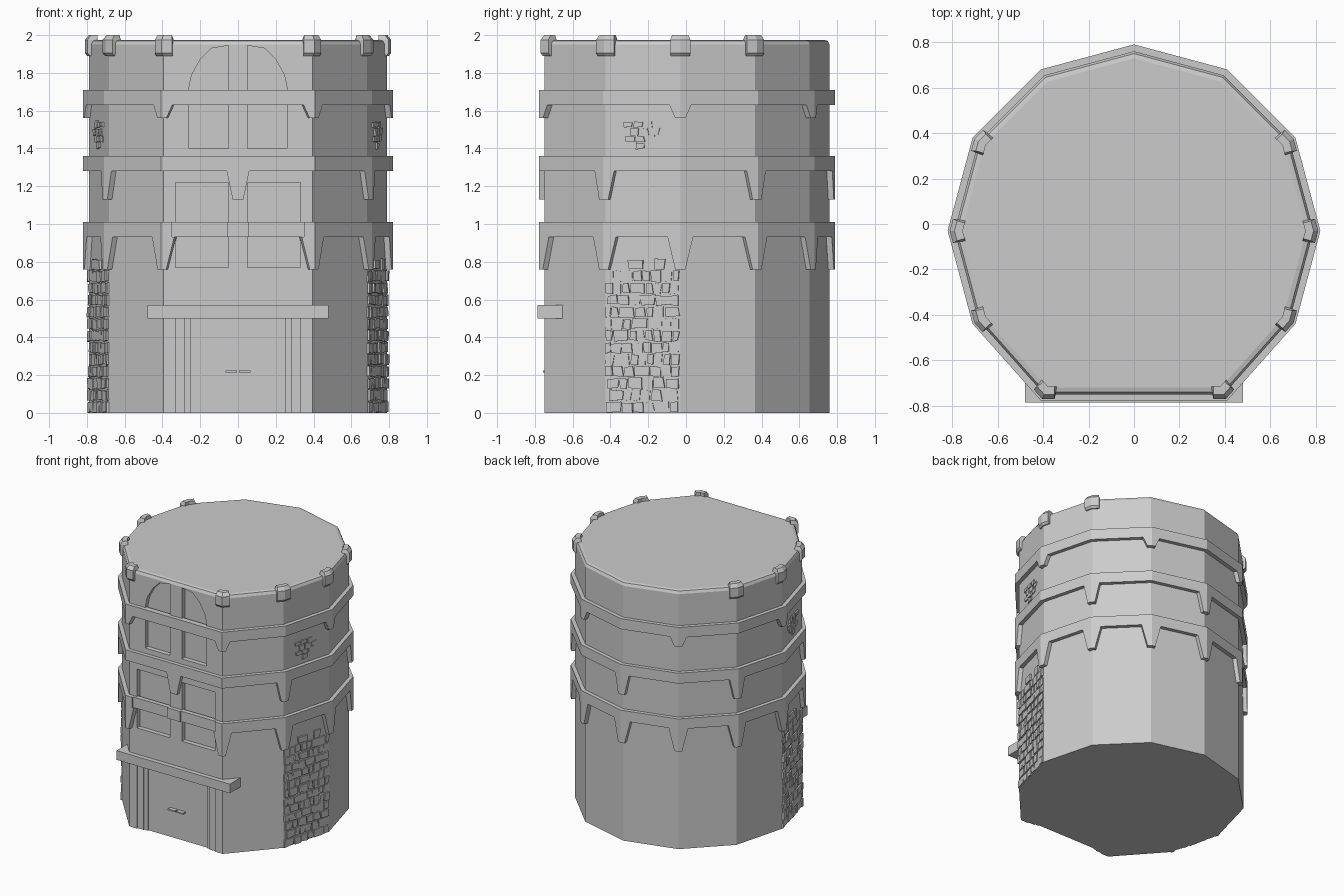
import bpy, bmesh, math, random
from mathutils import Vector

if "Cube" in bpy.data.objects:
    bpy.data.objects.remove(bpy.data.objects["Cube"])

random.seed(4)
N = 12
# Plan: twelve-sided tower with the front corner flattened (last point is the front middle)
P = [Vector((0.79 * math.cos(math.radians(-60 + 30 * i)),
             -0.03 + 0.79 * math.sin(math.radians(-60 + 30 * i)))) for i in range(N)]
P[0], P[10], P[11] = Vector((0.395, -0.75)), Vector((-0.395, -0.75)), Vector((0, -0.75))


def tangent(i):
    return (P[(i + 1) % N] - P[i % N]).normalized()


def normal(i):
    t = tangent(i)
    return Vector((t.y, -t.x))


def miter(i, d):
    a, b = normal((i - 1) % N), normal(i)
    return P[i] + (a + b) * d / (1 + a.dot(b))


def outline(d):
    return [miter(i, d) for i in range(N)]


def add_loft(bm, levels, close=False):
    """Joins equal-length loops of 3D points; caps the ends or closes the tube."""
    rows = [[bm.verts.new(p) for p in lv] for lv in levels]
    n = len(rows[0])
    for k in range(len(rows) if close else len(rows) - 1):
        a, b = rows[k], rows[(k + 1) % len(rows)]
        for j in range(n):
            bm.faces.new((a[j], a[(j + 1) % n], b[(j + 1) % n], b[j]))
    if not close:
        bm.faces.new(rows[0])
        bm.faces.new(rows[-1])


def finish(bm, name):
    bmesh.ops.recalc_face_normals(bm, faces=bm.faces)
    me = bpy.data.meshes.new(name)
    bm.to_mesh(me)
    bm.free()
    ob = bpy.data.objects.new(name, me)
    bpy.context.collection.objects.link(ob)
    return ob


def at(pts, z):
    return [(p.x, p.y, z) for p in pts]


def corner_piece(bm, i, levels, inner):
    """Block folded around corner i; levels are (z, half width, outward offset)."""
    loops = []
    for z, w, d in levels:
        ta, tb = tangent((i - 1) % N), tangent(i)
        na, nb = normal((i - 1) % N), normal(i)
        o, c = miter(i, d), miter(i, inner)
        loops.append(at([o - ta * w, o, o + tb * w,
                         P[i] + tb * w + nb * inner, c, P[i] - ta * w + na * inner], z))
    add_loft(bm, loops)


def prism(bm, pts, y0, y1):
    add_loft(bm, [[(x, y0, z) for x, z in pts], [(x, y1, z) for x, z in pts]])


def rect(x0, x1, z0, z1):
    return [(x0, z0), (x1, z0), (x1, z1), (x0, z1)]


def cut(ob, shapes):
    bm = bmesh.new()
    for pts, y1 in shapes:
        prism(bm, pts, -0.9, y1)
    c = finish(bm, "cutter")
    c.hide_render = True
    m = ob.modifiers.new("cut", 'BOOLEAN')
    m.operation, m.solver, m.object = 'DIFFERENCE', 'EXACT', c
    bpy.context.view_layer.objects.active = ob
    bpy.ops.object.modifier_apply(modifier=m.name)
    bpy.data.objects.remove(c)


# Tower body with chamfered top edge
bm = bmesh.new()
add_loft(bm, [at(outline(0), 0), at(outline(0), 1.95),
              at(outline(-0.01), 1.97), at(outline(-0.03), 1.975)])
tower = finish(bm, "tower_wall")

# Window and door recesses
arch = [(0.05, 1.40), (0.26, 1.40), (0.26, 1.72), (0.245, 1.79), (0.20, 1.87), (0.14, 1.93), (0.05, 1.945)]
cuts = []
for s in (-1, 1):
    cuts.append(([(s * x, z) for x, z in arch], -0.715))
    cuts.append((rect(*sorted((s * 0.05, s * 0.33)), 0.77, 1.22), -0.715))
cut(tower, cuts)
for hw, depth in ((0.33, 0.008), (0.28, 0.016), (0.25, 0.024)):
    cut(tower, [(rect(-hw, hw, -0.1, 0.52), -0.75 + depth)])

# Belt courses with pendants at the corners
bands = [("lower_band", 0.93, 1.01, 0.76, 0.07, range(11)),
         ("middle_band", 1.28, 1.36, 1.13, 0.06, range(1, 12, 2)),
         ("upper_band", 1.63, 1.71, 1.56, 0.06, range(0, 12, 2))]
for name, z0, z1, zp, w, corners in bands:
    bm = bmesh.new()
    o, n = outline(0.029), outline(-0.015)
    add_loft(bm, [at(o, z0), at(o, z1), at(n, z1), at(n, z0)], close=True)
    band = finish(bm, name)
    if name == "lower_band":
        cut(band, [(rect(*sorted((s * 0.055, s * 0.35)), 0.9, 1.05), -0.770) for s in (-1, 1)])
    bm = bmesh.new()
    for i in corners:
        corner_piece(bm, i, [(zp, 0.028, 0.029), (z0, w, 0.029)], -0.012)
    finish(bm, name + "_pendants")

# Rim blocks gripping the roof edge
bm = bmesh.new()
for i in (0, 1, 2, 3, 7, 8, 9, 10):
    corner_piece(bm, i, [(1.89, 0.052, 0.008), (1.905, 0.055, 0.02),
                         (1.975, 0.055, 0.02), (2.0, 0.045, 0.0)], -0.035)
finish(bm, "rim_blocks")

# Door lintel, handle and centre seam
bm = bmesh.new()
prism(bm, rect(-0.48, 0.48, 0.50, 0.57), -0.785, -0.65)
finish(bm, "door_lintel")
bm = bmesh.new()
for s in (-1, 1):
    prism(bm, rect(*sorted((s * 0.005, s * 0.065)), 0.215, 0.225), -0.757, -0.72)
finish(bm, "door_handles")


# Exposed stonework on the two side faces
def stone(bm, side, u0, u1, z0, z1, h):
    t, n = tangent(1), normal(1)
    j = lambda a=0.006: random.uniform(-a, a)
    quad = [(u0 + j(), z0 + j()), (u1 + j(), z0 + j()), (u1 + j(), z1 + j()), (u0 + j(), z1 + j())]
    loops = []
    for d in (-0.01, h):
        pts = [(P[1] + t * min(max(u, 0), 0.409) + n * d, max(z, 0)) for u, z in quad]
        loops.append([(side * p.x, p.y, z) for p, z in pts])
    add_loft(bm, loops)


for side, label in ((1, "right"), (-1, "left")):
    bm = bmesh.new()
    rows = 13
    for r in range(rows):
        u = random.uniform(-0.05, 0)
        z = r * 0.82 / rows
        while u < 0.39:
            w = random.choice((0.045, 0.06, 0.085))
            e = min(u + w, 0.409)
            if e > 0.02 and not (r >= rows - 1 and (u < 0.05 or e > 0.36 or random.random() < 0.2)):
                stone(bm, side, max(u, 0), e - 0.008, z + 0.003, z + 0.056, random.uniform(0.005, 0.013))
            u = e
    # small upper patch
    for z, us in ((1.40, (0.17,)), (1.435, (0.11, 0.165, 0.22)),
                  (1.47, (0.135, 0.19, 0.245)), (1.51, (0.10, 0.155, 0.21))):
        for u in us:
            stone(bm, side, u, u + 0.047, z, z + 0.032, random.uniform(0.005, 0.011))
    finish(bm, "stonework_" + label)
